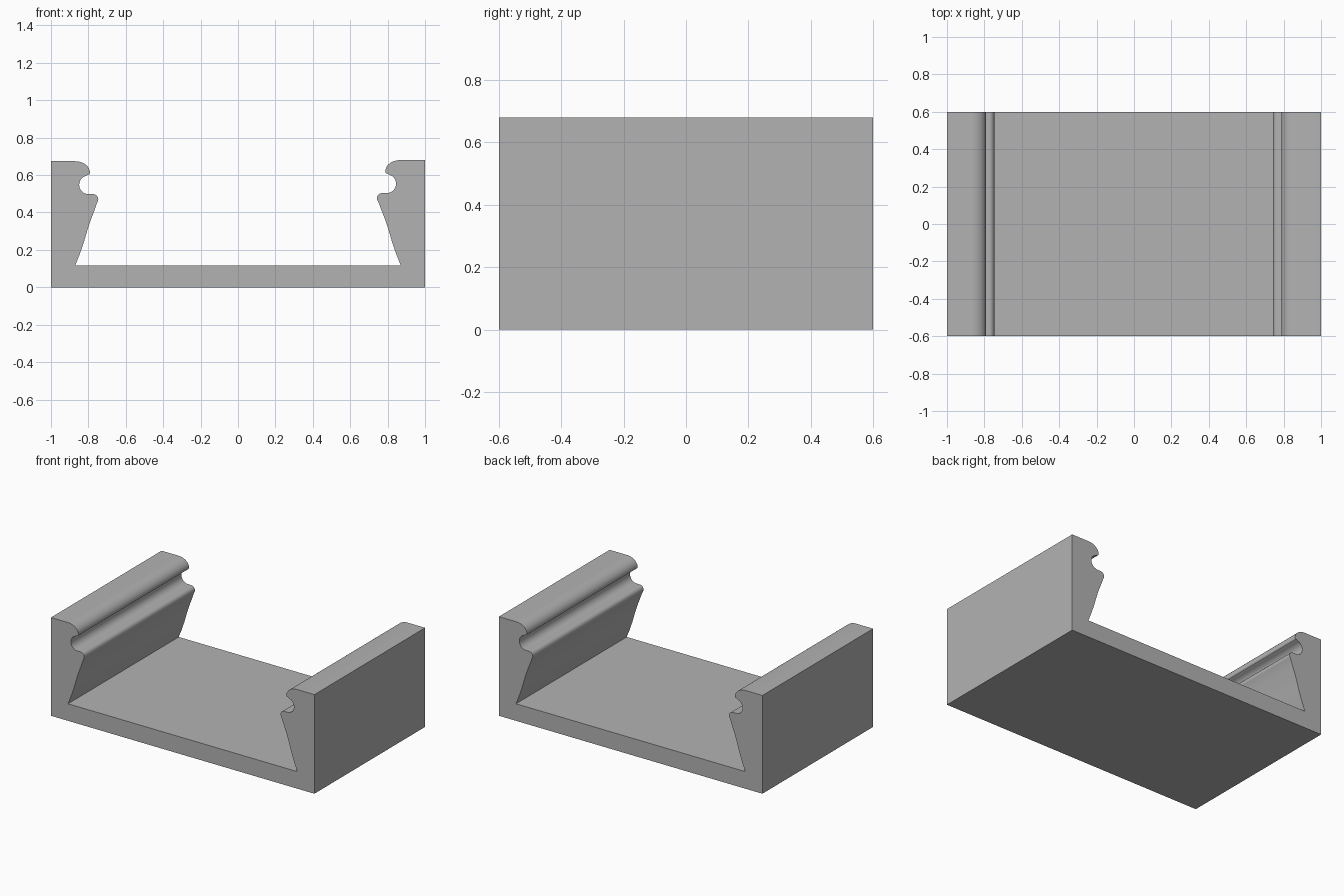
import bpy
import bmesh
from math import cos, sin, radians

cube = bpy.data.objects.get("Cube")
if cube:
    bpy.data.objects.remove(cube, do_unlink=True)

HALF_DEPTH = 0.6


def arc(cx, cz, rx, rz, start, end, steps):
    """Points along an elliptical arc, angles in degrees."""
    angles = [radians(start + (end - start) * i / steps) for i in range(steps + 1)]
    return [(cx + rx * cos(a), cz + rz * sin(a)) for a in angles]


def rail_profile(side, dx, dz):
    """Inner edge of one rail, from the floor corner up to the outer top edge."""
    wall = [(0.87, 0.117), (0.848, 0.172), (0.826, 0.235), (0.807, 0.3),
            (0.79, 0.353), (0.77, 0.405)]
    bead = arc(0.771, 0.476, 0.028, 0.028, 220, 90, 10)
    groove = arc(0.795, 0.554, 0.05, 0.05, -85, 75, 16)
    nub = arc(0.797, 0.617, 0.009, 0.009, 280, 190, 4)
    lip = arc(0.866, 0.62, 0.078, 0.06, 175, 90, 12)
    head = [(x + dx, z + dz) for x, z in bead + groove + nub + lip]
    outer = [(1.0, 0.68 + dz)]
    return [(side * x, z) for x, z in wall + head + outer]


# Closed cross-section: base, left rail, floor, right rail
left_rail = rail_profile(1, 0.0, 0.0)
right_rail = rail_profile(-1, 0.004, -0.006)
section = [(-1, 0), (1, 0)] + left_rail[::-1] + right_rail

# Extrude the section along the depth
bm = bmesh.new()
front = bm.faces.new([bm.verts.new((x, -HALF_DEPTH, z)) for x, z in section])
extruded = bmesh.ops.extrude_face_region(bm, geom=[front], use_keep_orig=True)
back_verts = [v for v in extruded["geom"] if isinstance(v, bmesh.types.BMVert)]
bmesh.ops.translate(bm, verts=back_verts, vec=(0, 2 * HALF_DEPTH, 0))
bmesh.ops.recalc_face_normals(bm, faces=bm.faces)

mesh = bpy.data.meshes.new("channel_body")
bm.to_mesh(mesh)
bm.free()
body = bpy.data.objects.new("channel_body", mesh)
bpy.context.collection.objects.link(body)

# Plain grey finish
grey = bpy.data.materials.new("plain_grey")
grey.use_nodes = True
colour = (0.45, 0.45, 0.45, 1)
grey.diffuse_color = colour
grey.node_tree.nodes["Principled BSDF"].inputs["Base Color"].default_value = colour
mesh.materials.append(grey)

# Smooth rolled edges, crisp corners
bpy.ops.object.select_all(action="DESELECT")
body.select_set(True)
bpy.context.view_layer.objects.active = body
bpy.ops.object.shade_smooth_by_angle(angle=radians(30))
